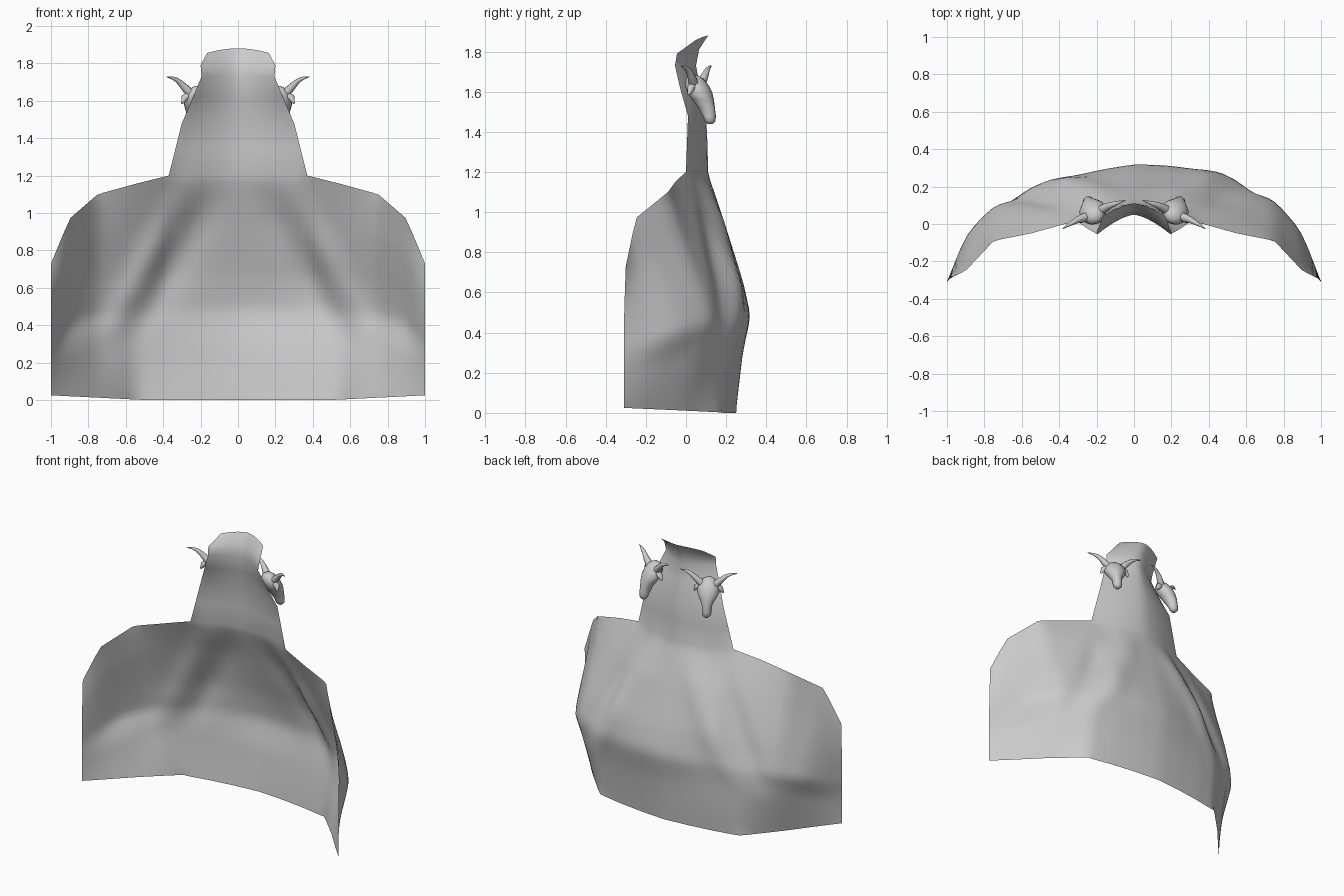
import bpy, bmesh, math
from mathutils import Vector
from math import sin, cos, pi, exp

if "Cube" in bpy.data.objects:
    bpy.data.objects.remove(bpy.data.objects["Cube"])


def lerp_table(keys, vals, k):
    for a, b, va, vb in zip(keys, keys[1:], vals, vals[1:]):
        if k <= b:
            f = (k - a) / (b - a)
            return va + (vb - va) * f
    return vals[-1]


def finish(bm, name, angle=60):
    me = bpy.data.meshes.new(name)
    bm.to_mesh(me)
    bm.free()
    ob = bpy.data.objects.new(name, me)
    bpy.context.collection.objects.link(ob)
    bpy.ops.object.select_all(action='DESELECT')
    ob.select_set(True)
    bpy.context.view_layer.objects.active = ob
    bpy.ops.object.shade_smooth_by_angle(angle=math.radians(angle))
    return ob


def skin_rows(bm, rows, closed=False):
    vs = [[bm.verts.new(p) for p in r] for r in rows]
    n = len(rows[0])
    for a, b in zip(vs, vs[1:]):
        for i in range(n if closed else n - 1):
            j = (i + 1) % n
            bm.faces.new((a[i], a[j], b[j], b[i]))
    return vs


# Cape body: depth (y) by distance from the centre and by height fraction
COLS = [0, .185, .37, .55, .75, .9, 1]
TOP = [1.2, 1.2, 1.2, 1.155, 1.10, .97, .73]
LEVELS = [0, .25, .4, .55, .8, 1]
DEPTH = [[.25, .235, .21, .175, -.03, -.20, -.31],
         [.285, .27, .245, .205, .07, -.14, -.31],
         [.325, .305, .27, .21, .12, -.04, -.31],
         [.285, .27, .235, .165, .07, -.09, -.31],
         [.19, .175, .12, .05, -.03, -.19, -.305],
         [.11, .071, 0, -.05, -.09, -.25, -.30]]


def body_point(x, s):
    a = abs(x)
    y = lerp_table(LEVELS, [lerp_table(COLS, r, a) for r in DEPTH], s)
    z0 = .025 * max(0, (a - .5) / .5)
    z = z0 + s * (lerp_table(COLS, TOP, a) - z0)
    # long folds fanning out from the neck, a gather above the hem
    w = sin(pi * min(1, max(0, (s - .25) / .75)))
    valley = .25 + .62 * (1 - s)
    y += w * (.035 * exp(-((a - valley + .15) / .08) ** 2)
              - .04 * exp(-((a - valley) / .07) ** 2))
    y += .022 * sin(pi * x) * exp(-((s - .42) / .2) ** 2)
    if s == 1 and a < .371:
        y = .11 * (1 - (a / .37) ** 1.5)
    return Vector((x, y, z))


xs = [.37 * i / 8 for i in range(9)] + [.37 + .63 * i / 18 for i in range(1, 19)]
xs = [-x for x in reversed(xs[1:])] + xs
rows = [[body_point(x, i / 30) for x in xs] for i in range(31)]
bm = bmesh.new()
skin_rows(bm, rows)

# Neck and flared collar: half width, edge z, centre z, edge y, centre y
COLLAR = [(.37, 1.2, 1.2, 0, .11), (.335, 1.34, 1.34, .005, .107), (.30, 1.48, 1.48, .01, .10),
          (.24, 1.62, 1.62, -.03, .07), (.195, 1.73, 1.73, -.055, .05),
          (.20, 1.79, 1.81, -.045, .065), (.165, 1.855, 1.88, .045, .11)]
rows = []
for w, ze, zc, ye, yc in COLLAR:
    row = []
    for i in range(-8, 9):
        t = i / 8
        k = 1 - abs(t) ** 1.5
        row.append((w * t, ye + (yc - ye) * k, ze + (zc - ze) * (1 - t * t)))
    rows.append(row)
skin_rows(bm, rows)
bmesh.ops.remove_doubles(bm, verts=bm.verts, dist=0.001)
# relax the cloth, keeping its outline
inner = [v for v in bm.verts if not v.is_boundary and v.co.z < 1.3]
for _ in range(3):
    bmesh.ops.smooth_vert(bm, verts=inner, factor=.5, use_axis_y=True)
bmesh.ops.recalc_face_normals(bm, faces=bm.faces)
finish(bm, "cape", 80)


# Horned skull clasps behind the collar
def make_skull(side, name):
    fwd = Vector((.41 * side, .91, 0))
    lat = Vector((.91 * side, -.41, 0))
    base = Vector((.215 * side, .055, 0))

    def place(l, f, z):
        return base + lat * l + fwd * f + Vector((0, 0, z))

    def tube(bm, pts, n=8):
        # pts: lateral, forward, z, radius
        loc = [Vector(p[:3]) for p in pts]
        rows = []
        for i, p in enumerate(pts):
            d = (loc[min(i + 1, len(loc) - 1)] - loc[max(i - 1, 0)]).normalized()
            u = d.cross(Vector((0, 1, 0))).normalized()
            v = d.cross(u)
            rows.append([place(*(loc[i] + p[3] * (u * cos(2 * pi * k / n) + v * sin(2 * pi * k / n))))
                         for k in range(n)])
        vs = skin_rows(bm, rows, True)
        bm.faces.new(vs[0])
        bm.faces.new(vs[-1])

    bm = bmesh.new()
    # head: forward, z, half width, half depth
    prof = [(-.015, 1.68, .02, .02), (-.012, 1.664, .048, .042), (0, 1.63, .068, .058),
            (.015, 1.595, .074, .06), (.033, 1.56, .056, .054), (.052, 1.52, .034, .044),
            (.067, 1.48, .032, .033), (.072, 1.455, .029, .027), (.073, 1.44, .014, .014)]
    vs = skin_rows(bm, [[place(w * cos(2 * pi * k / 12), f + d * sin(2 * pi * k / 12), z)
                         for k in range(12)] for f, z, w, d in prof], True)
    bm.faces.new(vs[0])
    bm.faces.new(vs[-1])
    for m in (-1, 1):
        # horns and ears
        tube(bm, [(m * .035, 0, 1.635, .026), (m * .065, .003, 1.66, .023),
                  (m * .09, .005, 1.685, .018), (m * .12, .003, 1.71, .013),
                  (m * .15, 0, 1.722, .008), (m * .185, -.005, 1.728, .002)])
        tube(bm, [(m * .05, 0, 1.63, .018), (m * .078, 0, 1.615, .02),
                  (m * .095, -.005, 1.585, .005)], 8)
    bmesh.ops.recalc_face_normals(bm, faces=bm.faces)
    finish(bm, name)


make_skull(1, "skull_clasp_right")
make_skull(-1, "skull_clasp_left")
